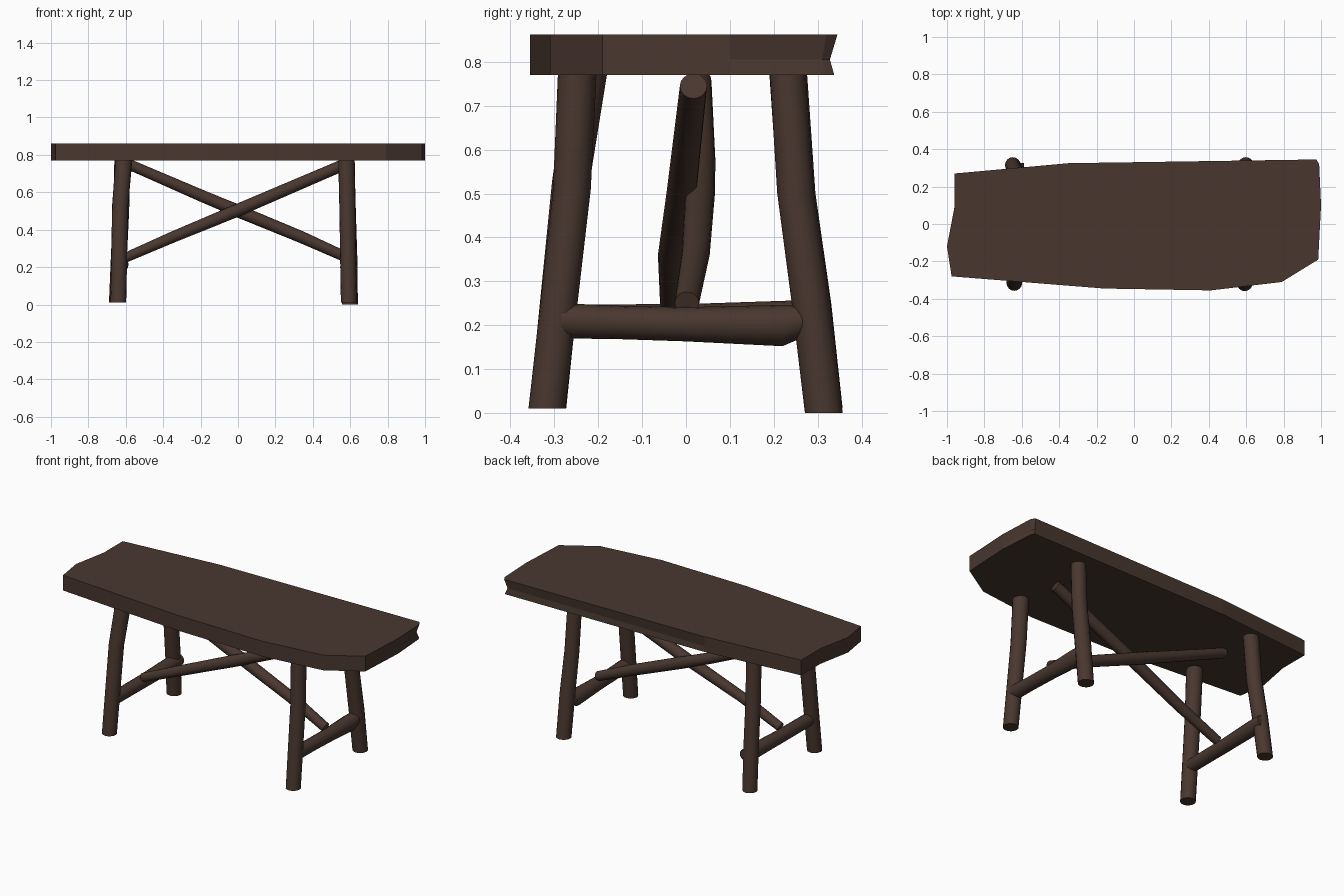
import bpy, bmesh, math
from mathutils import Vector

wood = bpy.data.materials.new("dark brown wood")
wood.diffuse_color = (0.066, 0.038, 0.028, 1)


def finish(bm, name, smooth):
    bmesh.ops.recalc_face_normals(bm, faces=bm.faces)
    me = bpy.data.meshes.new(name)
    bm.to_mesh(me)
    bm.free()
    ob = bpy.data.objects.new(name, me)
    bpy.context.collection.objects.link(ob)
    me.materials.append(wood)
    if smooth:
        bpy.ops.object.select_all(action='DESELECT')
        ob.select_set(True)
        bpy.context.view_layer.objects.active = ob
        bpy.ops.object.shade_smooth_by_angle(angle=math.radians(40))
    return ob


def loft(bm, rings):
    rings = [[bm.verts.new(p) for p in r] for r in rings]
    n = len(rings[0])
    for a, b in zip(rings, rings[1:]):
        for i in range(n):
            j = (i + 1) % n
            bm.faces.new((a[i], a[j], b[j], b[i]))
    bm.faces.new(rings[0])
    bm.faces.new(rings[-1])


def pole(name, path, axis, side, sides=16):
    """Rough round pole through (x, y, z, radius) points, flat ends along axis."""
    axis = Vector(axis).normalized()
    u = Vector(side)
    u = (u - axis * u.dot(axis)).normalized()
    v = axis.cross(u)
    rings = []
    for x, y, z, r in path:
        rings.append([Vector((x, y, z)) + r * (u * math.cos(2 * math.pi * i / sides)
                      + v * math.sin(2 * math.pi * i / sides)) for i in range(sides)])
    bm = bmesh.new()
    loft(bm, rings)
    return finish(bm, name, True)


# slab top with an uneven live edge
outline = [(-0.96, 0.27), (-0.35, 0.325), (0.975, 0.345), (0.99, 0.32), (1.0, 0.10),
           (0.985, -0.19), (0.79, -0.31), (0.41, -0.355), (-0.16, -0.345),
           (-0.975, -0.28), (-1.0, -0.12), (-0.96, 0.09)]
low = [list(p) for p in outline]
mid = [list(p) for p in outline]
low[2], low[3] = (0.975, 0.338), (0.985, 0.318)
mid[2], mid[3] = (0.965, 0.328), (0.972, 0.31)   # chipped corner
bm = bmesh.new()
loft(bm, [[(x, y, z) for x, y in ring] for ring, z in ((low, 0.77), (mid, 0.805), (outline, 0.862))])
finish(bm, "table_top", False)

# four splayed legs
Z, X, Y = (0, 0, 1), (1, 0, 0), (0, 1, 0)
pole("front_left_leg", [(-0.64, -0.315, 0.01, 0.042), (-0.63, -0.262, 0.53, 0.043),
                        (-0.61, -0.225, 0.772, 0.045)], Z, X)
pole("front_right_leg", [(0.592, -0.317, 0.01, 0.042), (0.585, -0.26, 0.51, 0.043),
                         (0.58, -0.248, 0.772, 0.044)], Z, X)
pole("back_left_leg", [(-0.648, 0.315, 0.01, 0.042), (-0.637, 0.288, 0.25, 0.043),
                       (-0.625, 0.252, 0.5, 0.043), (-0.618, 0.233, 0.772, 0.043)], Z, X)
pole("back_right_leg", [(0.598, 0.314, 0.0, 0.043), (0.594, 0.285, 0.25, 0.044),
                        (0.588, 0.25, 0.5, 0.042), (0.582, 0.232, 0.772, 0.041)], Z, X)

# end stretchers
pole("right_stretcher", [(0.593, -0.285, 0.21, 0.04), (0.593, -0.15, 0.206, 0.038),
                         (0.593, 0.0, 0.202, 0.039), (0.593, 0.22, 0.199, 0.047),
                         (0.593, 0.278, 0.212, 0.035)], Y, X)
pole("left_stretcher", [(-0.632, -0.285, 0.21, 0.037), (-0.63, 0.0, 0.21, 0.038),
                        (-0.627, 0.24, 0.214, 0.042), (-0.622, 0.325, 0.218, 0.034)], Y, X)

# crossed diagonal braces
pole("front_brace", [(-0.61, -0.033, 0.247, 0.026), (-0.35, -0.034, 0.36, 0.03),
                     (0.0, -0.01, 0.505, 0.034), (0.56, 0.017, 0.745, 0.031)], (1, 0, 0.425), Y)
pole("back_brace", [(0.585, 0.002, 0.25, 0.028), (0.34, 0.022, 0.36, 0.032),
                    (0.0, 0.032, 0.5, 0.034), (-0.18, 0.035, 0.575, 0.032),
                    (-0.6, 0.03, 0.757, 0.028)], (-1, 0, 0.425), Y)
